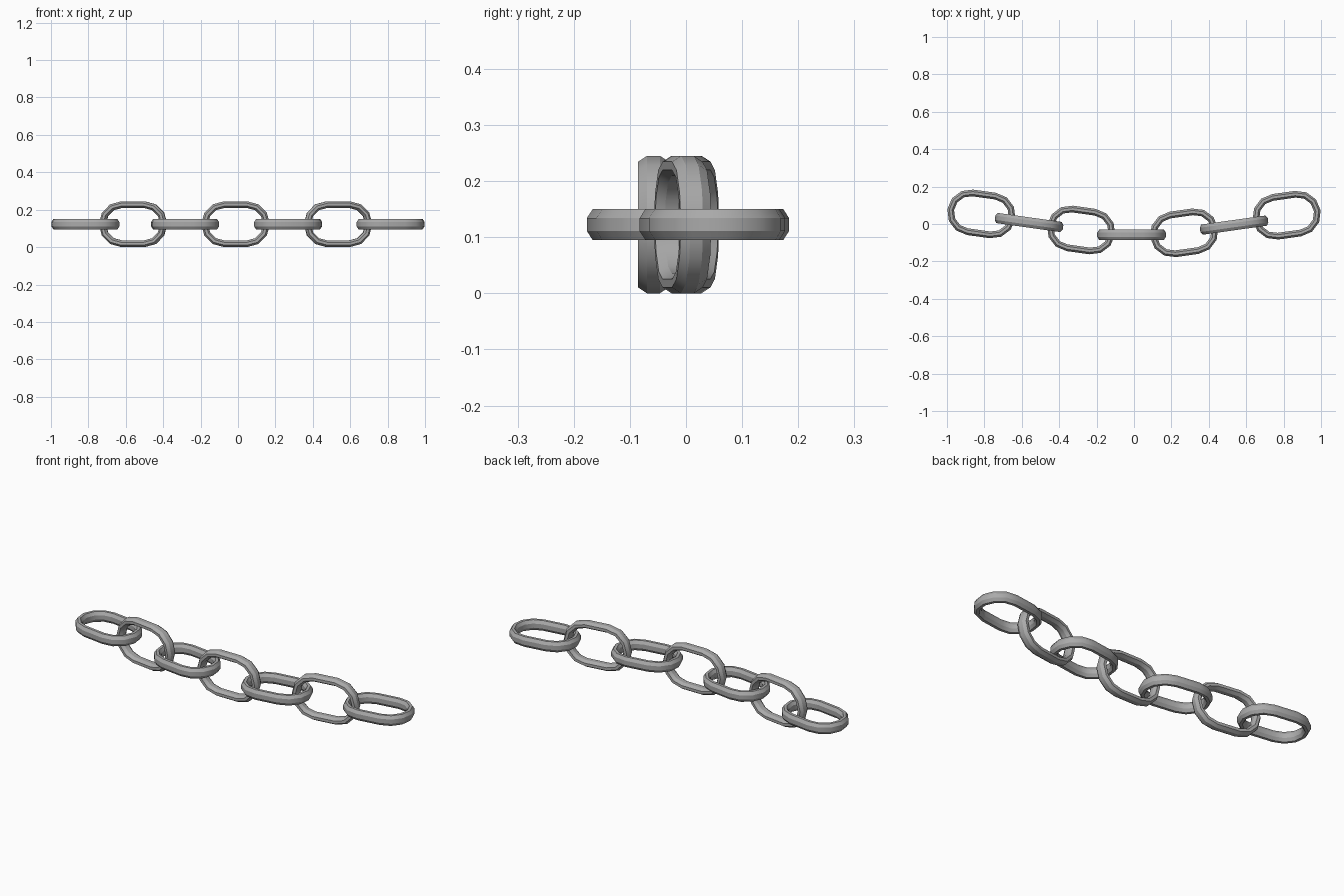
import bpy, bmesh, math
from mathutils import Vector, Matrix

cube = bpy.data.objects.get("Cube")
if cube:
    bpy.data.objects.remove(cube, do_unlink=True)

# Plain grey metal
steel = bpy.data.materials.new("grey_steel")
steel.use_nodes = True
grey = (0.4, 0.4, 0.4, 1)
steel.diffuse_color = grey
steel.node_tree.nodes["Principled BSDF"].inputs["Base Color"].default_value = grey

LENGTH, WIDTH = 0.367, 0.245     # outer size of one link
RADIAL, DEPTH = 0.036, 0.055     # bar size in and across the link plane
ARC_STEPS, SIDES = 6, 8
HEIGHT = WIDTH / 2


def link_path():
    """Centre line of a link: two half circles joined by straights."""
    radius = (WIDTH - RADIAL) / 2
    shift = (LENGTH - WIDTH) / 2
    path = []
    for sign in (1, -1):
        for i in range(ARC_STEPS + 1):
            a = math.pi * (i / ARC_STEPS - 0.5)
            out = Vector((math.cos(a), math.sin(a), 0)) * sign
            path.append((out * radius + Vector((shift * sign, 0, 0)), out))
    return path


def bar_section():
    """Octagonal bar profile, flats facing outward and sideways."""
    apothem = math.cos(math.pi / SIDES)
    angles = [math.tau * (k + 0.5) / SIDES for k in range(SIDES)]
    return [(math.cos(a) / apothem * RADIAL / 2,
             math.sin(a) / apothem * DEPTH / 2) for a in angles]


def make_link(name, x, y, turn, upright):
    bm = bmesh.new()
    rings = [[bm.verts.new(p + out * u + Vector((0, 0, v)))
              for u, v in bar_section()] for p, out in link_path()]
    for i, ring in enumerate(rings):
        after = rings[(i + 1) % len(rings)]
        for k in range(SIDES):
            n = (k + 1) % SIDES
            bm.faces.new((ring[k], after[k], after[n], ring[n]))
    bmesh.ops.recalc_face_normals(bm, faces=bm.faces)
    mesh = bpy.data.meshes.new(name)
    bm.to_mesh(mesh)
    bm.free()
    mesh.materials.append(steel)
    link = bpy.data.objects.new(name, mesh)
    bpy.context.collection.objects.link(link)
    tilt = Matrix.Rotation(math.pi / 2 if upright else 0, 4, 'X')
    link.matrix_world = (Matrix.Translation((x, y, HEIGHT))
                         @ Matrix.Rotation(math.radians(turn), 4, 'Z') @ tilt)
    bpy.ops.object.select_all(action='DESELECT')
    link.select_set(True)
    bpy.context.view_layer.objects.active = link
    bpy.ops.object.shade_smooth_by_angle(angle=math.radians(31))


# Chain of alternating flat and upright links along a shallow curve
chain = [(-0.816, 0.054, -8), (-0.561, 0.008, -8), (-0.283, -0.032, -8),
         (-0.013, -0.058, 0), (0.268, -0.047, 8), (0.535, -0.006, 8),
         (0.816, 0.047, 8)]
for i, (x, y, turn) in enumerate(chain):
    upright = i % 2 == 1
    kind = "upright" if upright else "flat"
    make_link(f"{kind}_link_{i + 1}", x, y, turn, upright)
